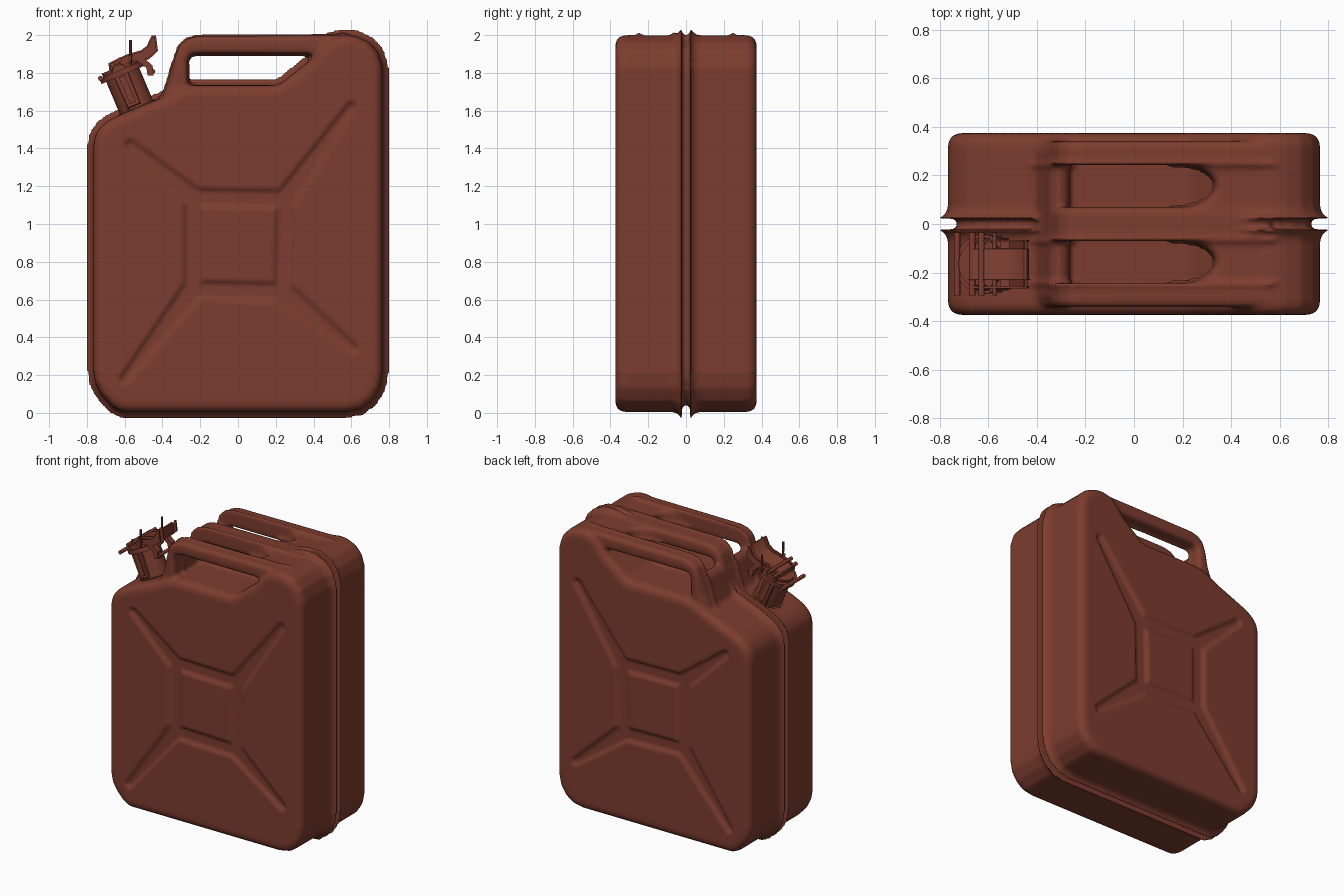
import bpy, bmesh, math
from mathutils import Vector, Matrix

if "Cube" in bpy.data.objects:
    bpy.data.objects.remove(bpy.data.objects["Cube"])

paint = bpy.data.materials.new("rust_red_paint")
paint.use_nodes = True
COLOUR = (0.205, 0.046, 0.028, 1)
paint.diffuse_color = COLOUR
paint.node_tree.nodes["Principled BSDF"].inputs["Base Color"].default_value = COLOUR


def finish(bm, name, angle=40):
    bmesh.ops.recalc_face_normals(bm, faces=bm.faces)
    mesh = bpy.data.meshes.new(name)
    bm.to_mesh(mesh)
    bm.free()
    mesh.materials.append(paint)
    ob = bpy.data.objects.new(name, mesh)
    bpy.context.collection.objects.link(ob)
    bpy.ops.object.select_all(action='DESELECT')
    ob.select_set(True)
    bpy.context.view_layer.objects.active = ob
    bpy.ops.object.shade_smooth_by_angle(angle=math.radians(angle))
    return ob


def slab(bm, outline, lo, hi, bevel=0.0, axis='y', segments=4):
    """Extrude an outline between lo and hi along an axis, rounding its rims."""
    place = (lambda a, b, h: (a, h, b)) if axis == 'y' else (lambda a, b, h: (a, b, h))
    rings = [[bm.verts.new(place(a, b, h)) for a, b in outline] for h in (lo, hi)]
    caps = [bm.faces.new(r) for r in rings]
    n = len(outline)
    for i in range(n):
        j = (i + 1) % n
        bm.faces.new((rings[0][i], rings[0][j], rings[1][j], rings[1][i]))
    bm.normal_update()
    if bevel:
        rims = list({e for f in caps for e in f.edges})
        bmesh.ops.bevel(bm, geom=rims, offset=bevel, segments=segments,
                        profile=0.5, affect='EDGES', clamp_overlap=True)


# --- Can: two pressed halves, a recessed seam core, three grips ---
side = [(-.61, .005), (-.66, .03), (-.725, .10), (-.755, .16), (-.765, .22),
        (-.765, 1.42), (-.755, 1.47), (-.73, 1.51), (-.69, 1.545), (-.62, 1.58),
        (-.40, 1.67), (-.32, 1.715), (-.24, 1.735), (.20, 1.735), (.235, 1.75),
        (.38, 1.865), (.43, 1.93), (.49, 1.985), (.56, 2.0), (.62, 1.995),
        (.69, 1.965), (.74, 1.91), (.765, 1.83), (.765, .21), (.75, .13),
        (.71, .065), (.65, .02), (.57, .005)]
grip = [(-.43, 1.62), (-.385, 1.69), (-.355, 1.77), (-.335, 1.88), (-.31, 1.945),
        (-.27, 1.98), (-.21, 1.995), (.56, 2.0), (.56, 1.85), (.40, 1.90),
        (-.23, 1.90), (-.255, 1.89), (-.265, 1.865), (-.265, 1.68)]
web = [(-.41, 1.64), (-.37, 1.76), (-.345, 1.85), (-.31, 1.88), (-.275, 1.86),
       (-.265, 1.82), (-.265, 1.68)]

can = bmesh.new()
for s in (-1, 1):
    slab(can, side, s * .022, s * .374, .05)
    slab(can, grip, s * .243, s * .342, .04)
slab(can, [(x * .95, 1 + (z - 1) * .962) for x, z in side], -.1, .1)
slab(can, grip, -.07, .07, .045)
slab(can, web, -.3, .3)

# Grip root with two rounded slot ends
root = [(.54, -.31), (.18, -.31)]
for c in (-.157, .157):
    root += [(.18 + .155 * math.sin(t), c - .087 * math.cos(t))
             for t in (math.pi * k / 12 for k in range(13))]
root += [(.18, .31), (.54, .31)]
slab(can, root, 1.905, 1.99, .03, 'z')

body = finish(can, "can_body", 180)
remesh = body.modifiers.new("weld", 'REMESH')
remesh.mode = 'VOXEL'
remesh.voxel_size = .0125
remesh.use_smooth_shade = True
soften = body.modifiers.new("soften", 'SMOOTH')
soften.factor = .5
soften.iterations = 5
for m in ("weld", "soften"):
    bpy.ops.object.modifier_apply(modifier=m)

# --- Pressed channels: a square frame with four tapering arms, both faces ---
corners = [Vector(p) for p in ((-.24, 1.14), (.25, 1.13), (.24, .64), (-.24, .65))]
tips = [Vector(p) for p in ((-.57, 1.42), (.60, 1.62), (.61, .34), (-.60, .18))]
channels = [(corners[i], corners[(i + 1) % 4], .03, .03) for i in range(4)]
channels += [(c, t, .04, .008) for c, t in zip(corners, tips)]


def channel_depth(p):
    best = 0
    for a, b, wide, narrow in channels:
        d = b - a
        t = min(1, max(0, (p - a).dot(d) / d.length_squared))
        gap = (p - a - d * t).length - (wide + (narrow - wide) * t)
        k = min(1, max(0, 1 - gap / .03))
        best = max(best, k * k * (3 - 2 * k))
    return .018 * best


for v in body.data.vertices:
    if abs(v.co.y) > .35:
        v.co.y -= math.copysign(channel_depth(Vector((v.co.x, v.co.z))), v.co.y)
body.data.update()

# --- Spout, built upright and then tilted onto the shoulder ---
TILT = Matrix.Translation((-.53, -.165, 1.6)) @ Matrix.Rotation(math.radians(-23), 4, 'Y')


def rod(bm, radius, start, end, sides=24):
    start, end = Vector(start), Vector(end)
    d = end - start
    m = Matrix.Translation((start + end) / 2) @ d.to_track_quat('Z', 'Y').to_matrix().to_4x4()
    bmesh.ops.create_cone(bm, cap_ends=True, segments=sides, radius1=radius,
                          radius2=radius, depth=d.length, matrix=m)


def tilted(bm, name):
    bm.transform(TILT)
    return finish(bm, name)


neck = bmesh.new()
rod(neck, .095, (0, 0, -.06), (0, 0, .215), 32)
rod(neck, .107, (0, 0, -.05), (0, 0, .02), 32)
tilted(neck, "spout_neck")

lid = bmesh.new()
rod(lid, .122, (0, 0, .205), (0, 0, .235), 32)
rod(lid, .10, (0, 0, .235), (0, 0, .255), 32)
tilted(lid, "spout_lid")

lever = bmesh.new()
arm = [(-.05, .25), (-.04, .285), (.06, .29), (.14, .28), (.18, .29), (.225, .33),
       (.235, .325), (.215, .255), (.16, .235), (.08, .25)]
slab(lever, arm, -.065, .065, .008, segments=2)
hook = [(.09, .26), (.13, .26), (.165, .19), (.15, .14), (.12, .15), (.13, .19)]
for s in (-1, 1):
    slab(lever, arm, s * .09, s * .10)
    slab(lever, hook, s * .06, s * .10)
tilted(lever, "cap_lever")

clasp = bmesh.new()
clip = [(-.045, .03), (.03, .03), (.035, .24), (.01, .27), (-.03, .27), (-.05, .24)]
slot = [(-.025, .05), (.01, .05), (.01, .2), (-.025, .2)]
for s in (-1, 1):
    slab(clasp, clip, s * .085, s * .108, .005, segments=1)
    slab(clasp, slot, s * .108, s * .116)
    rod(clasp, .007, (.06, s * .12, .24), (.11, s * .12, .36), 8)
for u, w in ((-.115, .235), (-.03, .275), (.015, .285)):
    rod(clasp, .013, (u, -.13, w), (u, .13, w), 12)
rod(clasp, .009, (.07, -.13, .275), (.07, .13, .275), 10)
rod(clasp, .012, (.155, -.09, .16), (.155, .09, .16), 10)
tilted(clasp, "spout_clasp")
